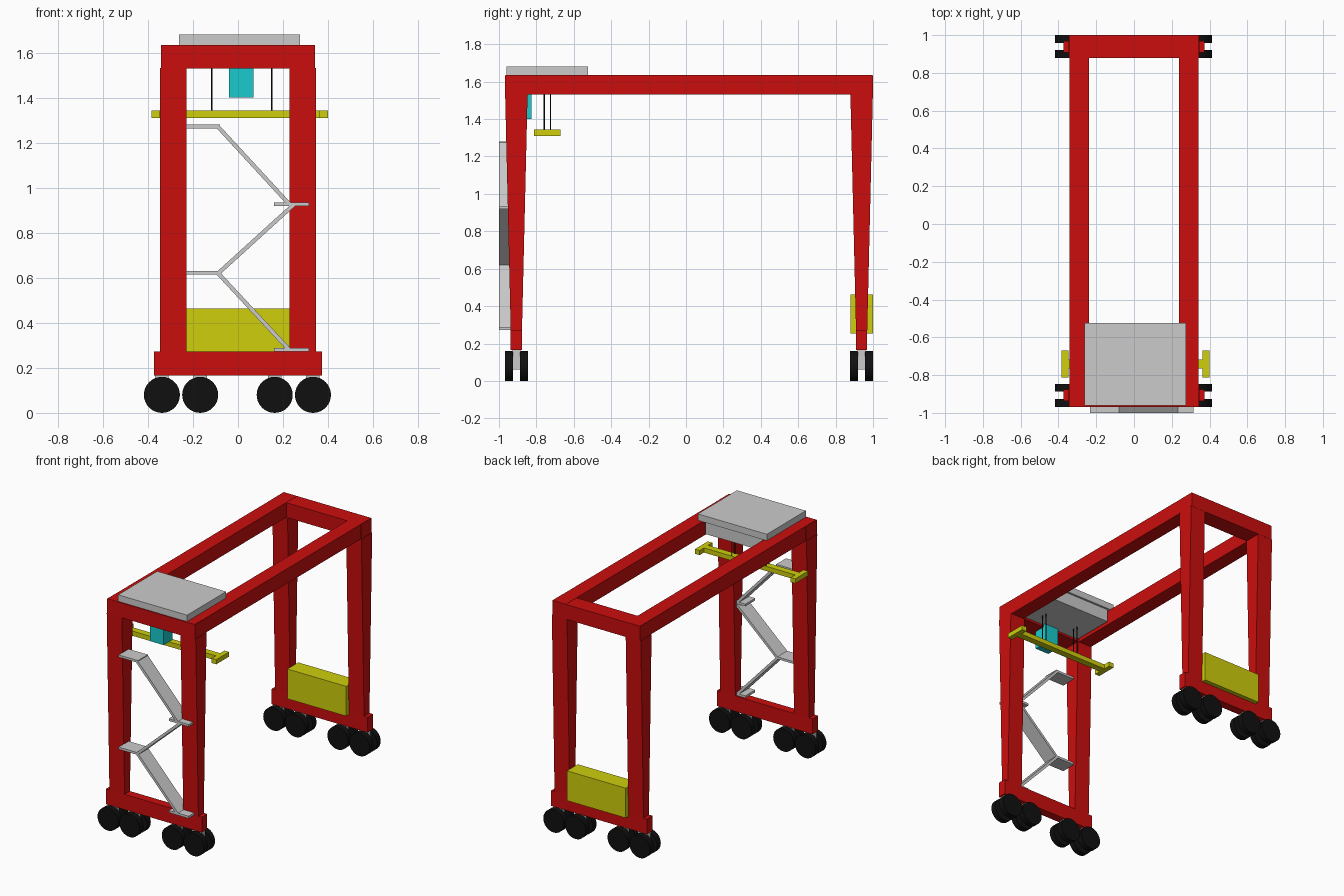
import bpy, bmesh, math

if "Cube" in bpy.data.objects:
    bpy.data.objects.remove(bpy.data.objects["Cube"])


def mat(name, rgb):
    m = bpy.data.materials.new(name)
    m.diffuse_color = (*rgb, 1)
    m.use_nodes = True
    m.node_tree.nodes["Principled BSDF"].inputs["Base Color"].default_value = m.diffuse_color
    return m


RED = mat("red_paint", (0.6, 0.004, 0.004))
YELLOW = mat("yellow_paint", (0.62, 0.62, 0.004))
CYAN = mat("cyan_cabin", (0.01, 0.6, 0.62))
BLACK = mat("black_rubber", (0.005, 0.005, 0.005))


def finish(name, bm, material):
    bmesh.ops.recalc_face_normals(bm, faces=bm.faces)
    me = bpy.data.meshes.new(name)
    bm.to_mesh(me)
    bm.free()
    ob = bpy.data.objects.new(name, me)
    bpy.context.collection.objects.link(ob)
    if material:
        me.materials.append(material)
    return ob


def frustum(name, z0, z1, low, high, material=None):
    """Box with separate (x0, x1, y0, y1) rectangles at bottom and top."""
    bm = bmesh.new()
    rings = []
    for z, (x0, x1, y0, y1) in ((z0, low), (z1, high)):
        rings.append([bm.verts.new((x, y, z)) for x, y in
                      ((x0, y0), (x1, y0), (x1, y1), (x0, y1))])
    a, b = rings
    bm.faces.new(a)
    bm.faces.new(b)
    for i in range(4):
        j = (i + 1) % 4
        bm.faces.new((a[i], a[j], b[j], b[i]))
    return finish(name, bm, material)


def box(name, x0, x1, y0, y1, z0, z1, material=None):
    r = (x0, x1, y0, y1)
    return frustum(name, z0, z1, r, r, material)


def cylinder(name, center, radius, depth, axis, segments, material):
    bm = bmesh.new()
    bmesh.ops.create_cone(bm, cap_ends=True, segments=segments, radius1=radius,
                          radius2=radius, depth=depth)
    ob = finish(name, bm, material)
    ob.location = center
    if axis == "Y":
        ob.rotation_euler.x = math.pi / 2
    return ob


def flight(name, xa, za, xb, zb, y0, y1, t):
    """Sloping stair slab between two points in the xz plane."""
    length = math.hypot(xb - xa, zb - za)
    ob = box(name, -length / 2, length / 2, y0, y1, -t / 2, t / 2)
    ob.location = ((xa + xb) / 2, 0, (za + zb) / 2)
    ob.rotation_euler.y = -math.atan2(zb - za, xb - xa)
    return ob


# Two end frames: sill beam, tapered legs, cross beam, bogies and wheels
for end, yc in (("front", -0.907), ("back", 0.939)):
    box(end + "_sill_beam", -0.374, 0.374, yc - 0.03, yc + 0.03, 0.165, 0.273, RED)
    box(end + "_cross_beam", -0.343, 0.343, yc - 0.061, yc + 0.061, 1.53, 1.634, RED)
    for side, s in (("left", -1), ("right", 1)):
        xs = sorted((s * 0.229, s * 0.347))
        frustum(f"{end}_{side}_leg", 0.27, 1.532, (*xs, yc - 0.03, yc + 0.03),
                (*xs, yc - 0.06, yc + 0.06), RED)
    for i, x in enumerate((-0.338, -0.168, 0.163, 0.333)):
        box(f"{end}_wheel_bracket_{i}", x - 0.03, x + 0.03, yc - 0.021, yc + 0.021, 0.06, 0.168)
        for k in (-1, 1):
            w = cylinder(f"{end}_wheel_{i}_{k}", (x, yc + k * 0.04, 0.08), 0.08,
                         0.042, "Y", 32, BLACK)
            bpy.context.view_layer.objects.active = w
            w.select_set(True)
            bpy.ops.object.shade_smooth_by_angle()
            w.select_set(False)

# Long top girders
for side, s in (("left", -1), ("right", 1)):
    x0, x1 = sorted((s * 0.238, s * 0.341))
    box(side + "_girder", x0, x1, -0.966, 0.998, 1.531, 1.635, RED)

# Trolley on the girders, with the operator cabin hanging below
box("trolley_deck", -0.263, 0.275, -0.96, -0.525, 1.634, 1.68)
box("trolley_underbody", -0.225, 0.225, -0.95, -0.54, 1.545, 1.636)
box("operator_cabin", -0.04, 0.068, -0.925, -0.827, 1.40, 1.55, CYAN)

# Spreader with end bars and hoist ropes
box("spreader_beam", -0.355, 0.37, -0.765, -0.718, 1.31, 1.343, YELLOW)
for side, x in (("left", -0.366), ("right", 0.381)):
    box(f"spreader_{side}_end", x - 0.018, x + 0.018, -0.812, -0.67, 1.31, 1.343, YELLOW)
for i, x in enumerate((-0.117, 0.15)):
    for j, y in enumerate((-0.758, -0.724)):
        cylinder(f"hoist_rope_{i}_{j}", (x, y, 1.447), 0.003, 0.22, "Z", 8, BLACK)

# Zigzag stairs with landings on the front frame
Y0, Y1 = -1.0, -0.89
for i, z in enumerate((0.28, 0.622, 0.927, 1.272)):
    x0, x1 = ((0.16, 0.315), (-0.232, -0.08))[i % 2]
    box(f"stair_landing_{i}", x0, x1, Y0, Y1, z - 0.008, z + 0.008)
flight("stair_flight_0", 0.228, 0.28, -0.09, 0.622, Y0, Y1, 0.018)
flight("stair_flight_1", -0.09, 0.618, 0.25, 0.927, Y0, Y1, 0.018)
flight("stair_flight_2", 0.228, 0.927, -0.09, 1.272, Y0, Y1, 0.018)

# Power unit housing on the back sill
box("power_unit", -0.23, 0.228, 0.879, 1.0, 0.253, 0.463, YELLOW)
